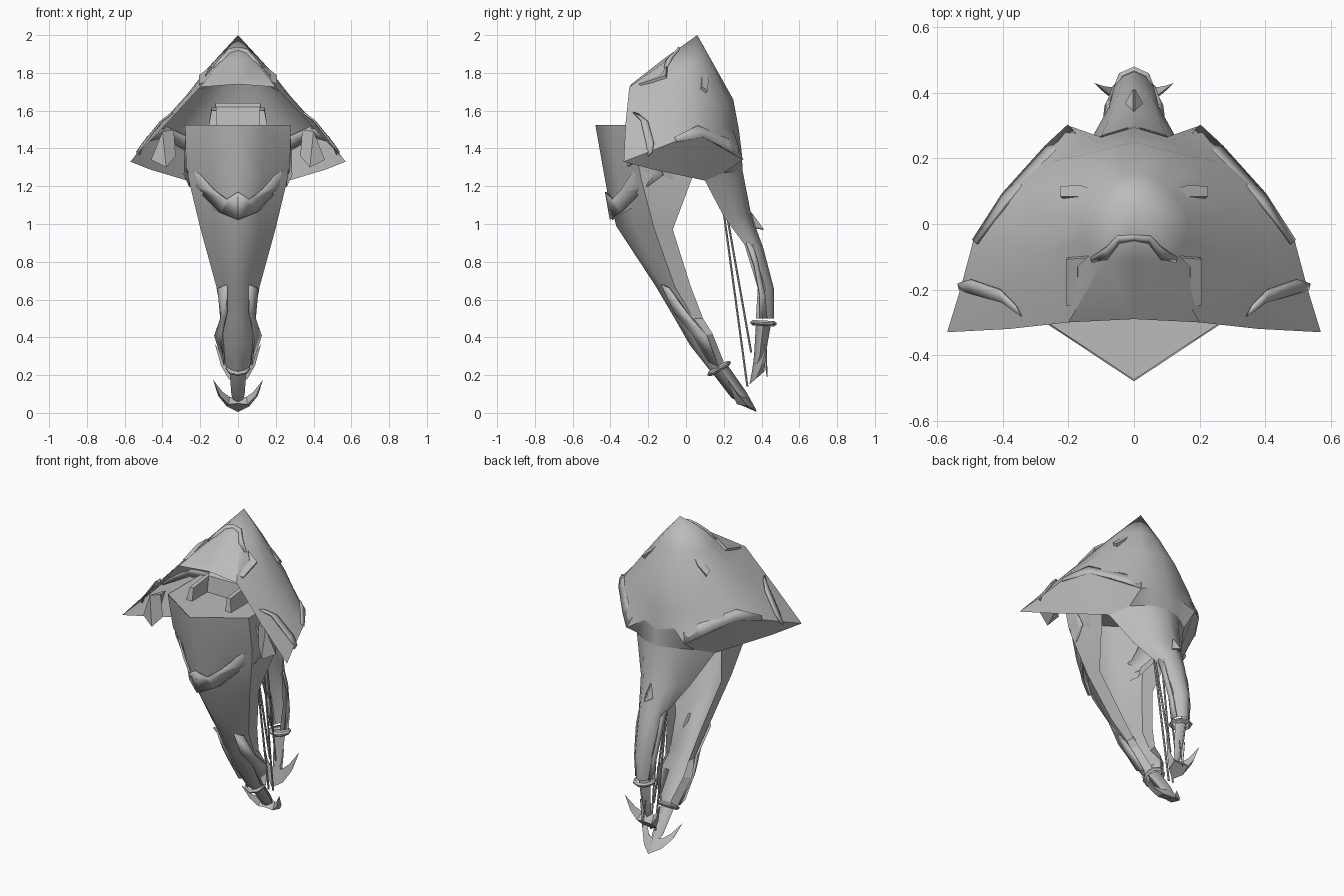
import bpy, bmesh, math
from mathutils import Vector

grey = bpy.data.materials.new("hull grey")
grey.diffuse_color = (0.5, 0.5, 0.5, 1)


def build(name, verts, faces, mirror=False, smooth=30, thick=0.0):
    """Mesh part with optional mirroring across x and wall thickness."""
    me = bpy.data.meshes.new(name)
    me.from_pydata(verts, [], faces)
    bm = bmesh.new()
    bm.from_mesh(me)
    bmesh.ops.remove_doubles(bm, verts=bm.verts, dist=0.0005)
    bmesh.ops.recalc_face_normals(bm, faces=bm.faces)
    bm.to_mesh(me)
    bm.free()
    me.materials.append(grey)
    ob = bpy.data.objects.new(name, me)
    bpy.context.collection.objects.link(ob)
    if thick:
        m = ob.modifiers.new("wall", 'SOLIDIFY')
        m.thickness, m.offset = thick, 0
    if mirror:
        m = ob.modifiers.new("mirror", 'MIRROR')
        m.merge_threshold = 0.001
    bpy.ops.object.select_all(action='DESELECT')
    ob.select_set(True)
    bpy.context.view_layer.objects.active = ob
    if smooth:
        bpy.ops.object.shade_smooth_by_angle(angle=math.radians(smooth))
    return ob


def sheet(name, rows, **kw):
    """Skin between rows of points; rows may differ in length."""
    verts, faces, starts = [], [], []
    for r in rows:
        starts.append(len(verts))
        verts += r
    for i in range(len(rows) - 1):
        a, b = starts[i], starts[i + 1]
        for j in range(min(len(rows[i]), len(rows[i + 1])) - 1):
            faces.append((a + j, a + j + 1, b + j + 1, b + j))
    return build(name, verts, faces, **kw)


def plate(name, pts, thick=0.012, mirror=True):
    return build(name, pts, [tuple(range(len(pts)))], mirror, 0, thick)


def strip(name, a, b, thick=0.01, mirror=True):
    return sheet(name, [a, b], thick=thick, mirror=mirror, smooth=20)


def rod(name, a, b, r, mirror=False, sides=6):
    a, b = Vector(a), Vector(b)
    q = (b - a).to_track_quat('Z', 'Y')
    ring = [q @ Vector((r * math.cos(t), r * math.sin(t), 0))
            for t in (2 * math.pi * k / sides for k in range(sides))]
    v = [a + p for p in ring] + [b + p for p in ring]
    f = [(k, (k + 1) % sides, sides + (k + 1) % sides, sides + k) for k in range(sides)]
    f += [tuple(range(sides)), tuple(range(sides, 2 * sides))]
    return build(name, [tuple(p) for p in v], f, mirror, 40)


# Hood dome: rows run from the back ridge round to the front
apex = (0, .06, 2)
lip = [(0, .295, 1.38), (.1, .265, 1.40), (.2, .3, 1.34), (.4, .09, 1.46),
       (.49, -.05, 1.44), (.53, -.2, 1.38), (.57, -.33, 1.33)]
sheet("hood", [
    [apex] * 8,
    [(0, .155, 1.83), (.07, .14, 1.83), (.13, .08, 1.83), (.165, .02, 1.82),
     (.16, -.05, 1.82), (.13, -.09, 1.83), (.09, -.11, 1.86), (0, -.11, 1.88)],
    [(0, .25, 1.66), (.12, .22, 1.65), (.22, .15, 1.64), (.285, .04, 1.66),
     (.275, -.09, 1.68), (.24, -.2, 1.71), (.2, -.3, 1.725), (0, -.29, 1.74)],
    [(0, .28, 1.5), (.11, .25, 1.5), (.25, .19, 1.52), (.37, .06, 1.54),
     (.4, -.06, 1.54), (.4, -.19, 1.54), (.38, -.32, 1.53)],
    lip], mirror=True, smooth=35)

# Underside of the hood flowing into the long rear neck
sheet("hood_skirt", [
    lip,
    [(0, .3, 1.28), (.1, .27, 1.28), (.2, .2, 1.27), (.27, .1, 1.23),
     (.37, -.04, 1.26), (.47, -.18, 1.29), (.57, -.33, 1.33)]], mirror=True, smooth=40)
sheet("rear_neck", [
    [(0, .3, 1.28), (.1, .27, 1.28), (.2, .2, 1.27), (.27, .1, 1.23)],
    [(0, .345, 1.05), (.08, .31, 1.05), (.13, .26, 1.05), (.17, .2, 1.04)],
    [(0, .41, .87), (.05, .39, .87), (.075, .36, .87), (.085, .31, .89)],
    [(0, .465, .66), (.035, .45, .66), (.06, .42, .66), (.045, .38, .66)],
    [(0, .465, .5), (.03, .45, .5), (.05, .41, .5), (.03, .37, .5)]], mirror=True, smooth=40)
strip("neck_plate", [(.07, .34, .93), (.075, .38, .8), (.06, .42, .62), (.045, .43, .5)],
      [(.09, .32, .9), (.085, .36, .78), (.065, .39, .62), (.05, .39, .5)])
plate("neck_spur", [(0, .345, 1.06), (.025, .365, .98), (0, .41, .97)], .008)

# Front body: ridged wedge, open at the back, with a flat deck on top
sheet("front_body", [
    [(0, -.46, 1.515), (.14, -.37, 1.515), (.27, -.28, 1.515), (.27, .03, 1.515)],
    [(0, -.425, 1.25), (.14, -.33, 1.25), (.265, -.24, 1.25), (.265, .035, 1.25)],
    [(0, -.37, .99), (.11, -.27, .99), (.2, -.17, .98), (.195, -.07, .97)],
    [(0, -.16, .67), (.06, -.12, .67), (.115, -.06, .67), (.115, .025, .67)],
    [(0, -.06, .5), (.05, -.03, .5), (.085, .04, .5), (.08, .09, .5)],
    [(0, .02, .36), (.07, .05, .38), (.12, .11, .41), (.08, .14, .42)],
    [(0, .13, .22), (.035, .14, .225), (.06, .17, .24), (.03, .2, .27)]], mirror=True)
plate("deck", [(0, -.475, 1.52), (.28, -.29, 1.52), (.28, .03, 1.52), (0, .03, 1.52)], .006)

# Chest armour with a scalloped lower trim
sheet("chest_plate", [
    [(0, -.48, 1.525), (.14, -.387, 1.525), (.28, -.295, 1.525), (.28, -.07, 1.525)],
    [(0, -.435, 1.27), (.13, -.36, 1.27), (.275, -.25, 1.3), (.275, -.07, 1.35)],
    [(0, -.39, 1.02), (.1, -.33, 1.06), (.2, -.2, 1.13), (.265, -.07, 1.24)]], mirror=True)
strip("chest_trim", [(0, -.425, 1.17), (.06, -.39, 1.13), (.13, -.345, 1.18), (.22, -.28, 1.28),
                     (.275, -.22, 1.45)],
      [(0, -.4, 1.025), (.09, -.345, 1.06), (.2, -.235, 1.17), (.255, -.2, 1.2), (.283, -.12, 1.26)])

# Seat-like cockpit frame on the deck
for nm, box in (("cockpit_post", ((.115, .155), (-.29, -.1), (1.52, 1.6))),
                ("cockpit_back", ((0, .135), (-.14, -.1), (1.52, 1.62)))):
    (x0, x1), (y0, y1), (z0, z1) = box
    t = .015
    sheet(nm, [[(x0, y0, z0), (x1, y0, z0), (x1, y1, z0), (x0, y1, z0), (x0, y0, z0)],
               [(x0, y0 + t, z1), (x1 - t, y0 + t, z1), (x1 - t, y1, z1 + .02), (x0, y1, z1 + .02),
                (x0, y0 + t, z1)],
               [(x0, y1, z1 + .02)] * 5], mirror=True, smooth=20)

# Hood fittings: brow arch, brackets, vents, edge strips and hanging fins
strip("brow_arch", [(0, -.035, 1.935), (.05, -.04, 1.925), (.085, -.075, 1.885), (.13, -.1, 1.83)],
      [(0, -.05, 1.91), (.045, -.055, 1.9), (.08, -.105, 1.86), (.125, -.115, 1.82)], .014)
plate("brow_bracket", [(.14, -.1, 1.83), (.205, -.105, 1.78), (.205, -.245, 1.735),
                       (.17, -.245, 1.745), (.17, -.13, 1.785)], .016)
plate("rear_vent", [(.09, .09, 1.83), (.16, .115, 1.75), (.22, .11, 1.7),
                    (.22, .08, 1.72), (.13, .08, 1.8)], .02)
strip("side_strip", [(.345, -.28, 1.59), (.4, -.24, 1.55), (.5, -.21, 1.42), (.53, -.2, 1.36)],
      [(.36, -.25, 1.58), (.41, -.2, 1.54), (.5, -.17, 1.43), (.535, -.18, 1.38)])
strip("lip_band", [(.15, .245, 1.46), (.24, .22, 1.45), (.39, .06, 1.52), (.48, -.06, 1.46)],
      [(.2, .3, 1.34), (.27, .235, 1.385), (.4, .09, 1.46), (.49, -.05, 1.435)])
build("hanging_fin", [(.34, -.28, 1.5), (.4, -.3, 1.49), (.46, -.28, 1.34), (.38, -.31, 1.3),
                      (.33, -.27, 1.36), (.36, -.2, 1.49), (.4, -.2, 1.36)],
      [(0, 1, 3, 4), (1, 2, 3), (0, 4, 6, 5), (1, 5, 6, 2), (0, 5, 1), (4, 3, 6), (2, 6, 3)], True, 0)

# Lower shin plates and ankle rings
strip("shin_plate", [(.06, -.13, .68), (.06, -.06, .53), (.085, .03, .42), (.075, .12, .27)],
      [(.105, -.09, .66), (.09, .03, .5), (.122, .11, .41), (.07, .17, .25)])


def cuff(name, c, rx, ry, h, tilt):
    n, rows = 8, []
    for s, z in ((.8, -h), (1, -h * .3), (1, h * .3), (.8, h)):
        row = []
        for k in range(n + 1):
            t = 2 * math.pi * k / n
            y = ry * s * math.sin(t)
            row.append((rx * s * math.cos(t), c[0] + y * math.cos(tilt) - z * math.sin(tilt),
                        c[1] + y * math.sin(tilt) + z * math.cos(tilt)))
        rows.append(row)
    sheet(name, rows, smooth=20)


cuff("front_cuff", (.175, .235), .065, .07, .014, math.radians(30))
cuff("rear_cuff", (.41, .475), .065, .07, .014, math.radians(-3))


# Tapered toes below the cuffs
def toe(name, base, mid, tip):
    sheet(name, [[(0, *base[0]), (base[2], *[(p + q) / 2 for p, q in zip(*base[:2])]), (0, *base[1])],
                 [(0, *mid[0]), (mid[2], *[(p + q) / 2 for p, q in zip(*mid[:2])]), (0, *mid[1])],
                 [(0, *tip)] * 3], mirror=True, smooth=20)


toe("front_toe", ((.14, .21), (.215, .26), .045), ((.24, .08), (.32, .11), .035), (.375, .01))
toe("rear_toe", ((.37, .47), (.45, .47), .04), ((.36, .3), (.42, .3), .03), (.34, .15))

# Anchor-shaped hooks
sheet("front_hook", [
    [(0, .375, .005), (.06, .33, .035), (.105, .28, .09), (.132, .22, .175)],
    [(0, .33, .085), (.045, .30, .085), (.08, .265, .11), (.132, .22, .175)],
    [(0, .27, .05), (.05, .27, .045), (.095, .25, .09), (.132, .22, .175)],
    [(0, .375, .005), (.06, .33, .035), (.105, .28, .09), (.132, .22, .175)]], mirror=True, smooth=20)
sheet("rear_hook", [
    [(0, .335, .15), (.05, .37, .18), (.09, .4, .25), (.122, .43, .365)],
    [(0, .36, .27), (.04, .375, .26), (.075, .395, .29), (.122, .43, .365)],
    [(0, .41, .22), (.05, .415, .22), (.09, .42, .27), (.122, .43, .365)],
    [(0, .335, .15), (.05, .37, .18), (.09, .4, .25), (.122, .43, .365)]], mirror=True, smooth=20)
plate("rear_spur", [(0, .43, .19), (.02, .425, .36), (0, .4, .36)], .006)

# Thin tendon rods between the limbs
rod("long_tendon", (.03, .2, 1.06), (.015, .325, .14), .006, True)
rod("short_tendon", (.04, .22, 1.03), (.02, .345, .32), .006, True)
